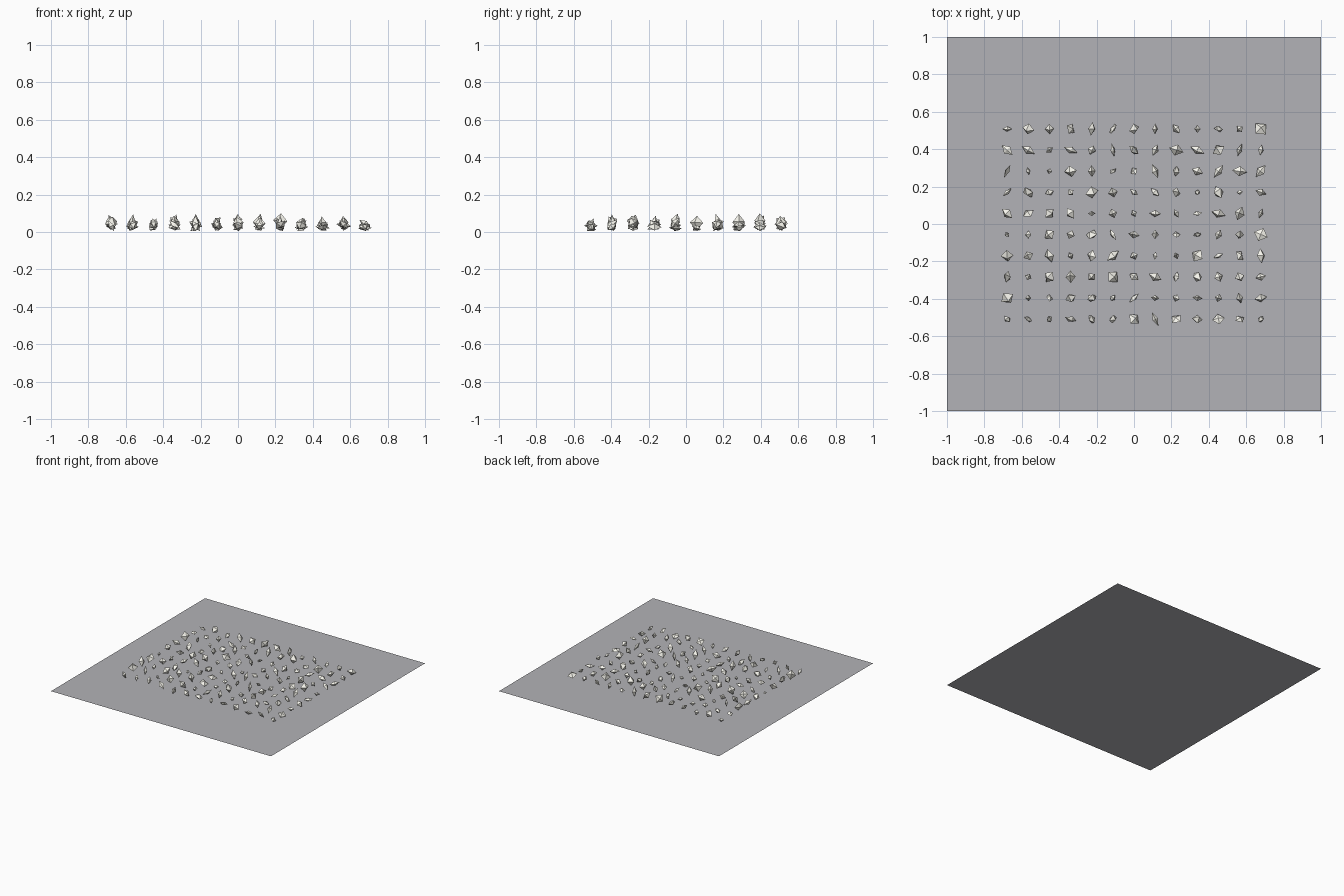
import bpy, bmesh, random
from math import pi
from mathutils import Matrix, Euler, Vector

if "Cube" in bpy.data.objects:
    bpy.data.objects.remove(bpy.data.objects["Cube"])

random.seed(7)
COLS, ROWS, STEP = 13, 10, 0.113


def paint(mesh, name, color):
    mat = bpy.data.materials.new(name)
    mat.diffuse_color = (*color, 1)
    mat.use_nodes = True
    mat.node_tree.nodes["Principled BSDF"].inputs["Base Color"].default_value = mat.diffuse_color
    mesh.materials.append(mat)


# thin square base sheet
bpy.ops.mesh.primitive_plane_add(size=2, location=(0, 0, 0))
sheet = bpy.context.object
sheet.name = "base_sheet"
paint(sheet.data, "slate_grey", (0.45, 0.45, 0.475))

# one shared octahedral shard
bm = bmesh.new()
axes = [Vector(a) for a in ((1, 0, 0), (0, 1, 0), (-1, 0, 0), (0, -1, 0))]
ring = [bm.verts.new(a) for a in axes]
for z in (1, -1):
    tip = bm.verts.new((0, 0, z))
    for i in range(4):
        bm.faces.new((ring[i], ring[(i + 1) % 4], tip))
bmesh.ops.recalc_face_normals(bm, faces=bm.faces)
shard_mesh = bpy.data.meshes.new("shard")
bm.to_mesh(shard_mesh)
bm.free()
paint(shard_mesh, "pale_stone", (0.95, 0.94, 0.87))


def add_shard(x, y):
    """Shard with its own stretch and tumble, resting just above the sheet."""
    size = [random.uniform(0.012, 0.042) for _ in range(3)]
    spin = Euler([random.uniform(0, 2 * pi) for _ in range(3)])
    turn = spin.to_matrix().to_4x4() @ Matrix.Diagonal((*size, 1))
    half_height = max(abs(turn[2][i]) for i in range(3))
    z = half_height + random.uniform(0.005, 0.022)
    ob = bpy.data.objects.new("crystal_shard", shard_mesh)
    ob.matrix_world = Matrix.Translation((x, y, z)) @ turn
    bpy.context.collection.objects.link(ob)


# regular grid of shards
for r in range(ROWS):
    for c in range(COLS):
        add_shard((c - (COLS - 1) / 2) * STEP, (r - (ROWS - 1) / 2) * STEP)
